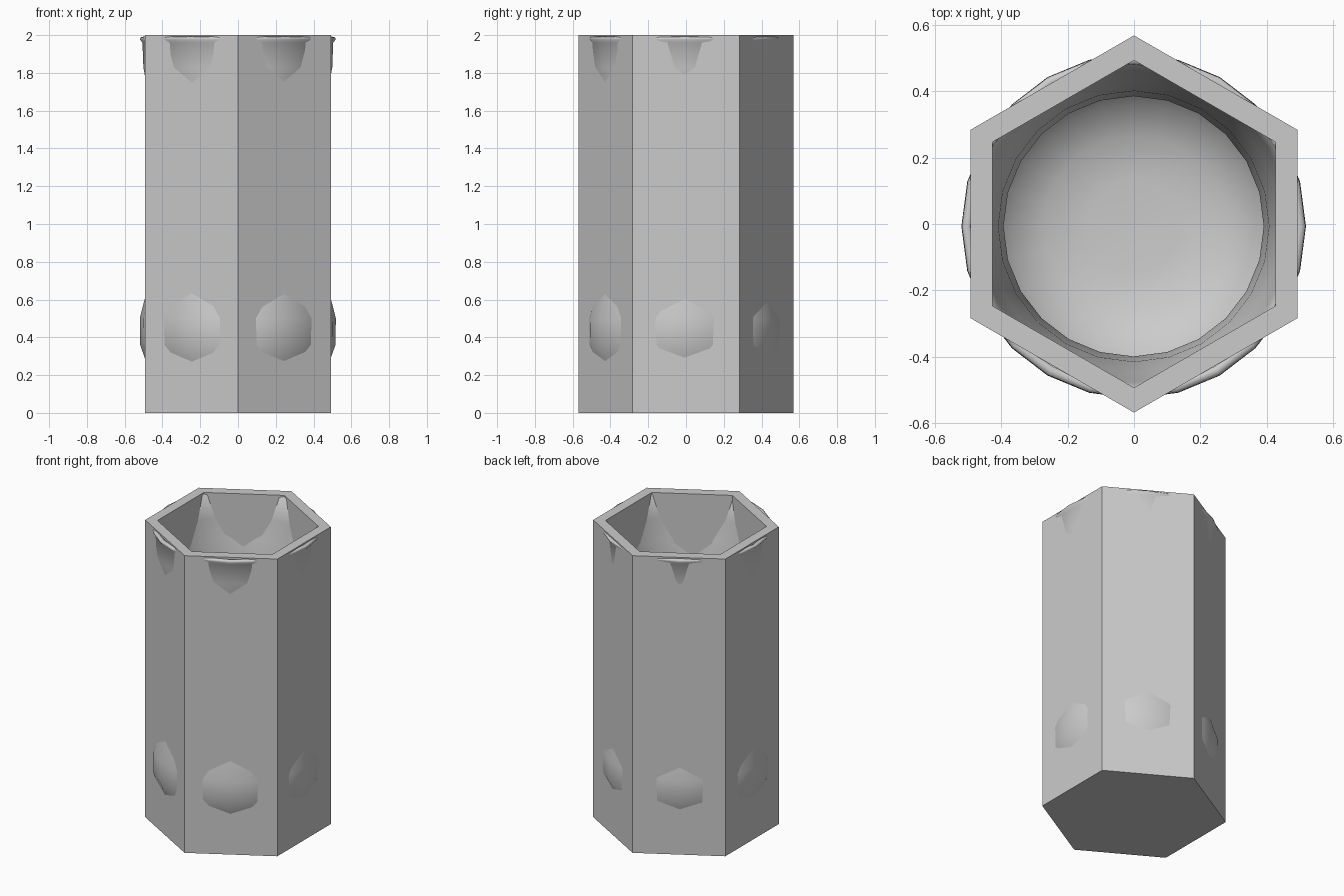
import bpy, bmesh, math

if "Cube" in bpy.data.objects:
    bpy.data.objects.remove(bpy.data.objects["Cube"])


def lathe(name, profile, sides, centre=(0, 0), smooth=False):
    """Revolve an open (radius, z) profile around z and cap both ends."""
    bm = bmesh.new()
    rings = []
    for r, z in profile:
        ring = []
        for i in range(sides):
            a = math.pi / 2 + 2 * math.pi * i / sides
            ring.append(bm.verts.new((centre[0] + r * math.cos(a),
                                      centre[1] + r * math.sin(a), z)))
        rings.append(ring)
    for low, high in zip(rings, rings[1:]):
        for i in range(sides):
            j = (i + 1) % sides
            bm.faces.new((low[i], low[j], high[j], high[i]))
    bm.faces.new(list(reversed(rings[0])))
    bm.faces.new(rings[-1])
    bmesh.ops.recalc_face_normals(bm, faces=bm.faces)
    for f in bm.faces:
        f.smooth = smooth
    mesh = bpy.data.meshes.new(name)
    bm.to_mesh(mesh)
    bm.free()
    obj = bpy.data.objects.new(name, mesh)
    bpy.context.collection.objects.link(obj)
    return obj


# Hexagonal outer sleeve with a closed floor
lathe("hexagonal_sleeve",
      [(0.568, 0), (0.568, 2), (0.493, 2), (0.493, 0.04)], 6)

# Round vase inside: its belly and flared lip push through the sleeve
outer = [(0.15, 0.05), (0.28, 0.06), (0.39, 0.12), (0.467, 0.22), (0.517, 0.36),
         (0.519, 0.50), (0.476, 0.67), (0.44, 0.90), (0.422, 1.20),
         (0.438, 1.50), (0.477, 1.70), (0.500, 1.83), (0.505, 1.96)]
lip = [(0.518, 1.977), (0.515, 1.988), (0.50, 1.992), (0.488, 1.985)]
inner = [(0.470, 1.83), (0.442, 1.70), (0.408, 1.50), (0.392, 1.20),
         (0.41, 0.90), (0.446, 0.67), (0.489, 0.50), (0.487, 0.36),
         (0.438, 0.23), (0.37, 0.15), (0.27, 0.09), (0.14, 0.08), (0.01, 0.075)]
lathe("inner_vase", outer + lip + inner, 24, (-0.001, -0.007), True)
